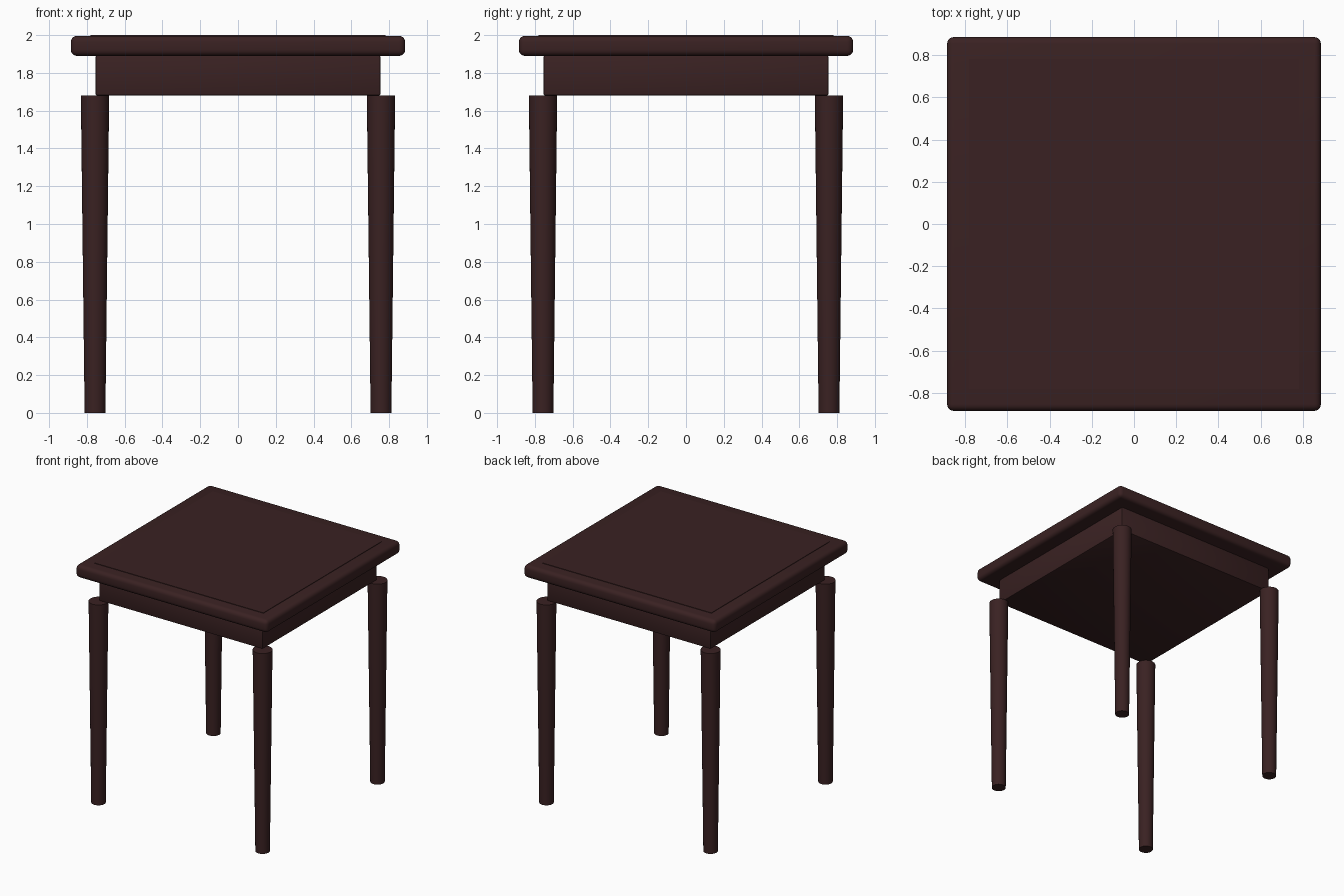
import bpy

if "Cube" in bpy.data.objects:
    bpy.data.objects.remove(bpy.data.objects["Cube"])

wood = bpy.data.materials.new("dark_wood")
wood.diffuse_color = (0.042, 0.0155, 0.016, 1)
wood.use_nodes = True
wood.node_tree.nodes["Principled BSDF"].inputs["Base Color"].default_value = wood.diffuse_color


def finish(ob, name):
    ob.name = name
    ob.data.materials.append(wood)
    bpy.ops.object.shade_smooth_by_angle(angle=0.6)


def slab(name, half, z0, z1, bevel=0.0, segments=3):
    """Square slab between two heights, with optional rounded edges."""
    bpy.ops.mesh.primitive_cube_add(size=1, location=(0, 0, (z0 + z1) / 2))
    ob = bpy.context.object
    ob.scale = (half * 2, half * 2, z1 - z0)
    bpy.ops.object.transform_apply(location=False, rotation=False, scale=True)
    if bevel:
        mod = ob.modifiers.new("rounded_edges", 'BEVEL')
        mod.width = bevel
        mod.segments = segments
        bpy.ops.object.modifier_apply(modifier=mod.name)
    finish(ob, name)


# Table top with rounded rim, thin raised panel, and closed apron
slab("table_top", 0.885, 1.89, 1.996, 0.032, 4)
slab("top_panel", 0.78, 1.99, 2.0)
slab("apron", 0.755, 1.68, 1.892, 0.01, 2)

# Four tapered round legs under the apron corners
for sx, side in ((-1, "left"), (1, "right")):
    for sy, end in ((-1, "front"), (1, "back")):
        bpy.ops.mesh.primitive_cone_add(
            vertices=32, radius1=0.055, radius2=0.075, depth=1.68,
            location=(sx * 0.757, sy * 0.757, 0.84))
        finish(bpy.context.object, f"{end}_{side}_leg")
